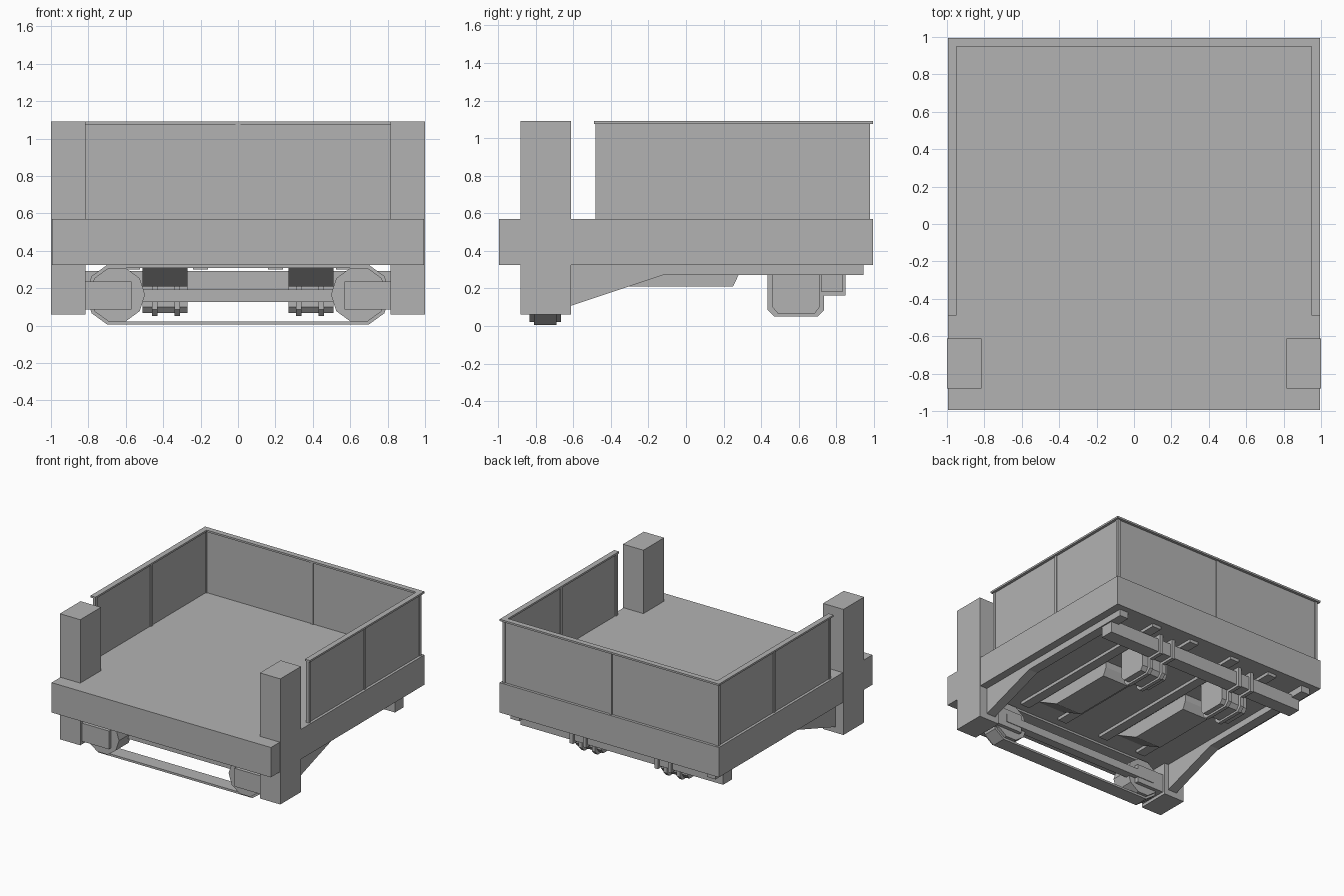
import bpy, bmesh, math

cube = bpy.data.objects.get("Cube")
if cube:
    bpy.data.objects.remove(cube, do_unlink=True)

grey = bpy.data.materials.new("plain grey")
grey.use_nodes = True
COLOUR = (0.45, 0.45, 0.45, 1)
grey.diffuse_color = COLOUR
grey.node_tree.nodes["Principled BSDF"].inputs["Base Color"].default_value = COLOUR


def finish(name, bm):
    bmesh.ops.recalc_face_normals(bm, faces=bm.faces)
    mesh = bpy.data.meshes.new(name)
    bm.to_mesh(mesh)
    bm.free()
    mesh.materials.append(grey)
    obj = bpy.data.objects.new(name, mesh)
    bpy.context.collection.objects.link(obj)
    return obj


def prism(name, points, place, a, b):
    """Extrude a flat profile; place(u, v, w) sets each point, w runs a to b."""
    bm = bmesh.new()
    near = [bm.verts.new(place(u, v, a)) for u, v in points]
    far = [bm.verts.new(place(u, v, b)) for u, v in points]
    bm.faces.new(near)
    bm.faces.new(far)
    for i in range(len(points)):
        j = (i + 1) % len(points)
        bm.faces.new((near[i], near[j], far[j], far[i]))
    return finish(name, bm)


def box(name, x, y, z):
    rect = [(x[0], y[0]), (x[1], y[0]), (x[1], y[1]), (x[0], y[1])]
    return prism(name, rect, lambda u, v, w: (u, v, w), *z)


def side_profile(name, points, x):
    return prism(name, points, lambda u, v, w: (w, u, v), *x)


def pair(s, a, b):
    return sorted((s * a, s * b))


EDGE = 0.995
POST = 0.025
RAIL_Y = 0.968

# Deck and rear wall
box("deck", (-EDGE, EDGE), (-EDGE, EDGE), (0.325, 0.57))
box("back_panel", (-RAIL_Y, RAIL_Y), (RAIL_Y - 0.005, RAIL_Y + 0.005), (0.57, 1.075))
box("back_cap", (-EDGE, EDGE), (0.95, EDGE), (1.075, 1.09))
box("back_middle_post", (-0.0125, 0.0125), (0.955, 0.98), (0.57, 1.075))

for side, s in (("left", 1), ("right", -1)):
    # Corner posts and side walls
    box(side + "_front_post", pair(s, 0.815, 1), (-0.88, -0.612), (0.06, 1.09))
    box(side + "_panel", pair(s, 0.963, 0.973), (-0.47, RAIL_Y), (0.57, 1.075))
    box(side + "_cap", pair(s, 0.95, EDGE), (-0.49, 0.95), (1.075, 1.09))
    for i, y in enumerate((-0.47, 0.248, RAIL_Y)):
        box(f"{side}_wall_post_{i}", pair(s, 0.955, 0.98),
            (y - POST / 2, y + POST / 2), (0.57, 1.075))

    # Side sill with its tapered brace
    side_profile(side + "_sill", [(-0.62, 0.105), (-0.12, 0.272), (0.945, 0.272),
                 (0.945, 0.325), (-0.62, 0.325)], pair(s, 0.85, 0.93))

    # Floor rails
    for i, x in enumerate((0.2, 0.565)):
        box(f"{side}_floor_rail_{i}", pair(s, x - 0.04, x + 0.04), (-0.6, 0.94), (0.3, 0.325))

    # Long underfloor box and hanging rear box
    side_profile(side + "_floor_beam", [(-0.52, 0.325), (-0.3, 0.21), (0.25, 0.21),
                 (0.28, 0.272), (0.28, 0.325)], pair(s, 0.27, 0.51))
    side_profile(side + "_hanging_box", [(0.46, 0.325), (0.46, 0.1), (0.49, 0.066),
                 (0.685, 0.066), (0.71, 0.1), (0.71, 0.325)], pair(s, 0.27, 0.51))

    # Straps around the hanging box and cross beam
    for i, x in enumerate((0.325, 0.445)):
        side_profile(f"{side}_strap_{i}", [(0.435, 0.325), (0.435, 0.085), (0.47, 0.05),
                     (0.7, 0.05), (0.735, 0.085), (0.735, 0.162), (0.85, 0.162),
                     (0.85, 0.325)], pair(s, x - 0.015, x + 0.015))

    # Pulley and axle block
    circle = [(s * 0.647 + 0.15 * math.cos(k * math.tau / 10),
               0.165 + 0.15 * math.sin(k * math.tau / 10)) for k in range(10)]
    prism(side + "_pulley", circle, lambda u, v, w: (u, w, v), -0.832, -0.665)
    box(side + "_axle_block", pair(s, 0.57, 0.82), (-0.86, -0.635), (0.085, 0.235))

# Cross members
box("rear_cross_beam", (-0.92, 0.92), (0.72, 0.832), (0.182, 0.292))
box("front_cross_bar", (-0.72, 0.72), (-0.7, -0.63), (0.127, 0.192))

# Belt looped over both pulleys
def loop(radius):
    pts = []
    for k in range(12):
        step = k - 3 if k < 6 else k - 4
        cx = 0.647 if k < 6 else -0.647
        ang = (step + 0.0) * math.tau / 10
        if k < 6:
            ang = (k - 2) * math.tau / 10 if k < 5 else 3 * math.tau / 10
        else:
            ang = (k - 4) * math.tau / 10
        pts.append((cx + radius * math.cos(ang), 0.165 + radius * math.sin(ang)))
    return pts


bm = bmesh.new()
rings = [[bm.verts.new((x, y, z)) for x, z in loop(r)]
         for r, y in ((0.168, -0.81), (0.168, -0.69), (0.15, -0.69), (0.15, -0.81))]
for a in range(4):
    p, q = rings[a], rings[(a + 1) % 4]
    for i in range(12):
        j = (i + 1) % 12
        bm.faces.new((p[i], p[j], q[j], q[i]))
finish("belt", bm)
